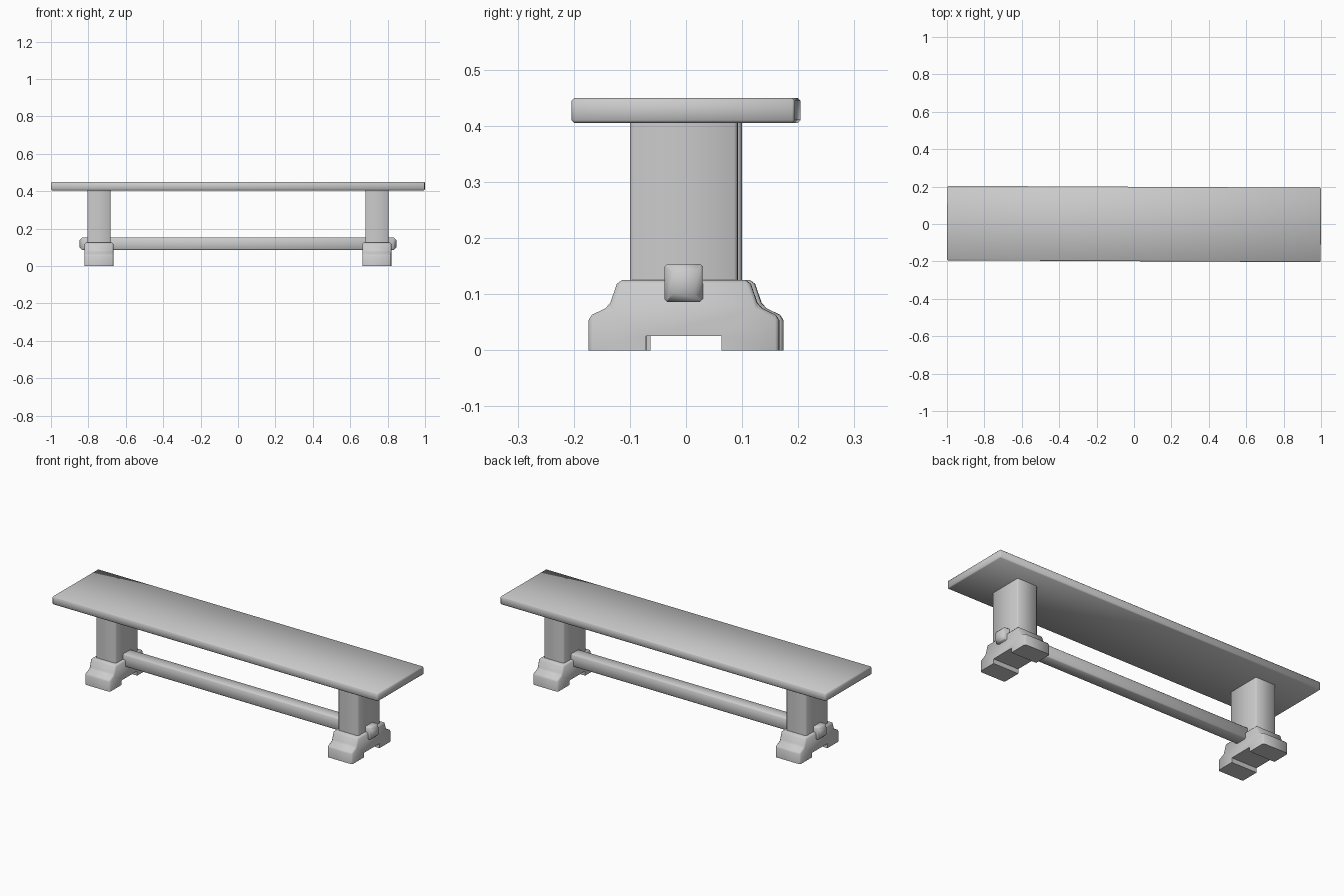
import bpy, bmesh, math
from mathutils import Matrix

if "Cube" in bpy.data.objects:
    bpy.data.objects.remove(bpy.data.objects["Cube"], do_unlink=True)

grey = bpy.data.materials.new("plain_grey")
grey.use_nodes = True
COLOUR = (0.6, 0.6, 0.6, 1)
grey.diffuse_color = COLOUR
grey.node_tree.nodes["Principled BSDF"].inputs["Base Color"].default_value = COLOUR

TWIST = Matrix.Rotation(-0.005, 4, "Z")  # the whole bench sits very slightly turned


def prism(name, profile, x0, x1, *bevels):
    """Extrude a (y, z) profile along x, then chamfer chosen edges in passes."""
    bm = bmesh.new()
    face = bm.faces.new([bm.verts.new((x0, y, z)) for y, z in profile])
    out = bmesh.ops.extrude_face_region(bm, geom=[face])
    new = [v for v in out["geom"] if isinstance(v, bmesh.types.BMVert)]
    bmesh.ops.translate(bm, verts=new, vec=(x1 - x0, 0, 0))
    bmesh.ops.recalc_face_normals(bm, faces=bm.faces)
    for width, rule in bevels:
        edges = [e for e in bm.edges if rule(e)]
        bmesh.ops.bevel(bm, geom=edges, offset=width, segments=1,
                        affect="EDGES", clamp_overlap=True)
    bm.transform(TWIST)
    mesh = bpy.data.meshes.new(name)
    bm.to_mesh(mesh)
    bm.free()
    mesh.materials.append(grey)
    obj = bpy.data.objects.new(name, mesh)
    bpy.context.collection.objects.link(obj)
    bpy.ops.object.select_all(action="DESELECT")
    obj.select_set(True)
    bpy.context.view_layer.objects.active = obj
    bpy.ops.object.shade_smooth_by_angle(angle=math.radians(50))
    return obj


def rect(half_y, z0, z1):
    return [(-half_y, z0), (half_y, z0), (half_y, z1), (-half_y, z1)]


def every(e):
    return True


def along_x(e):
    a, b = e.verts
    return abs(a.co.x - b.co.x) > 0.01


def across_x(e):
    return not along_x(e)


def upright(e):
    a, b = e.verts
    return abs(a.co.z - b.co.z) > 0.01


def above_ground(e):
    # keep the sole and the notch crisp
    return max(v.co.z for v in e.verts) > 0.03


# seat plank
prism("seat", rect(0.199, 0.405, 0.45), -0.999, 0.999, (0.005, every))

# long rail with chamfered ends passing through both feet
prism("stretcher", rect(0.034, 0.086, 0.154), -0.848, 0.848,
      (0.016, across_x), (0.005, lambda e: e.calc_length() > 1))

# half outline of the stepped foot, mirrored in y
half_foot = [(0.067, 0.025), (0.067, 0), (0.17, 0), (0.17, 0.06),
             (0.133, 0.078), (0.117, 0.125)]
foot_profile = half_foot + [(-y, z) for y, z in reversed(half_foot)]

for side, cx in (("left", 0.743), ("right", -0.743)):
    prism(side + "_post", rect(0.096, 0.115, 0.41), cx - 0.062, cx + 0.062,
          (0.006, upright))
    prism(side + "_foot", foot_profile, cx - 0.077, cx + 0.077,
          (0.007, above_ground))
